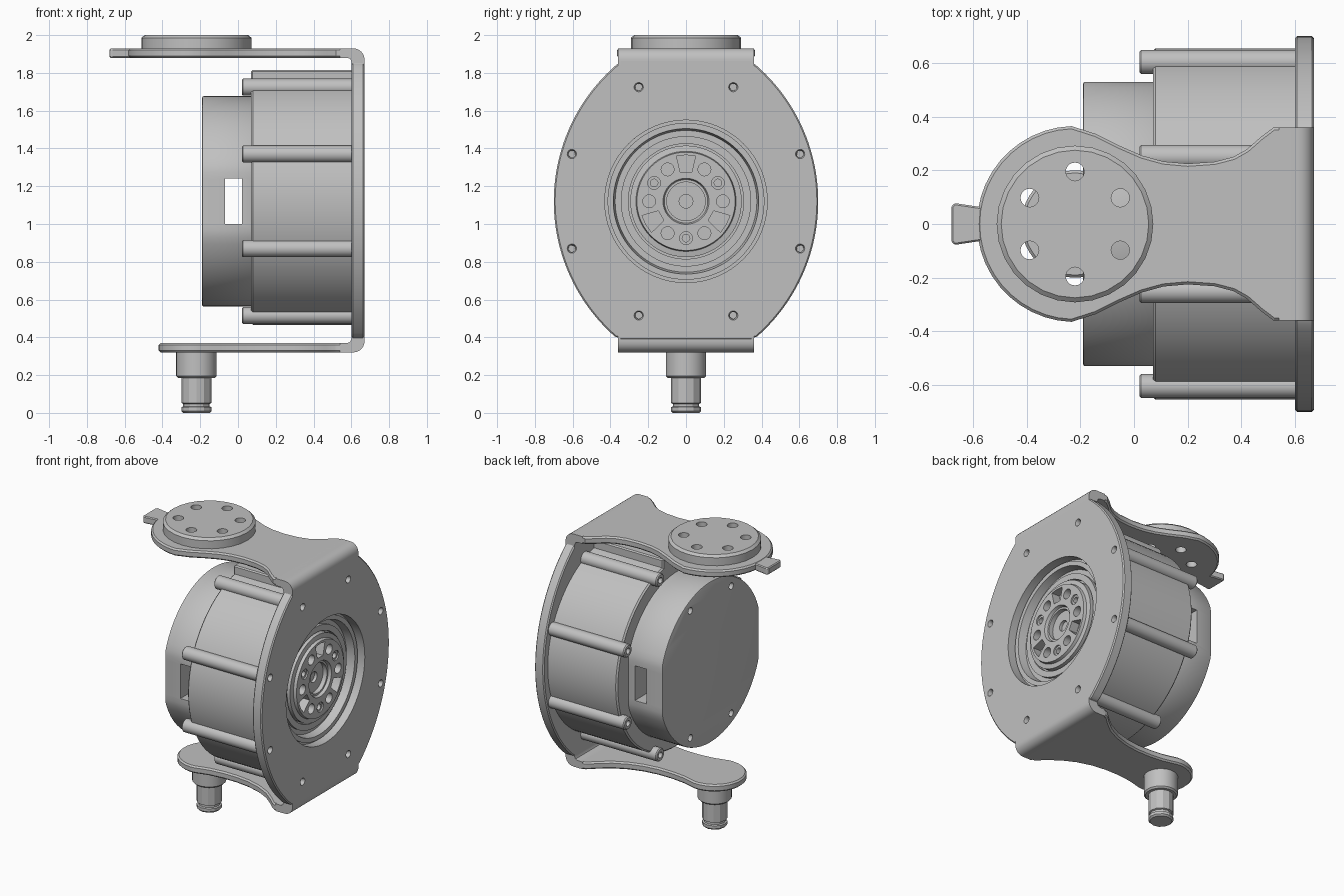
import bpy, bmesh
from math import sin, cos, radians, pi
from mathutils import Matrix, Vector

if "Cube" in bpy.data.objects:
    bpy.data.objects.remove(bpy.data.objects["Cube"])

grey = bpy.data.materials.new("machined_grey")
grey.use_nodes = True
GREY = (0.53, 0.53, 0.53, 1)
grey.diffuse_color = GREY
grey.node_tree.nodes["Principled BSDF"].inputs["Base Color"].default_value = GREY

HUB_Z = 1.12            # height of the drive axis
PIVOT_X = -0.22         # vertical axis shared by turntable and pin


def finish(name, bm):
    bmesh.ops.recalc_face_normals(bm, faces=bm.faces)
    mesh = bpy.data.meshes.new(name)
    bm.to_mesh(mesh)
    bm.free()
    mesh.materials.append(grey)
    ob = bpy.data.objects.new(name, mesh)
    bpy.context.collection.objects.link(ob)
    return ob


def prism(name, pts, axis, lo, hi):
    """Extrude a 2D outline along an axis."""
    place = {"x": lambda a, b, h: (h, a, b),
             "y": lambda a, b, h: (a, h, b),
             "z": lambda a, b, h: (a, b, h)}[axis]
    bm = bmesh.new()
    face = bm.faces.new([bm.verts.new(place(a, b, lo)) for a, b in pts])
    out = bmesh.ops.extrude_face_region(bm, geom=[face])
    verts = [v for v in out["geom"] if isinstance(v, bmesh.types.BMVert)]
    bmesh.ops.translate(bm, verts=verts, vec=Vector(place(0, 0, hi - lo)))
    return finish(name, bm)


def lathe(name, profile, axis, a, b, segs=64):
    """Spin (radius, height) points; a, b locate the axis."""
    bm = bmesh.new()
    verts = [bm.verts.new((r, 0, h)) for r, h in profile]
    edges = [bm.edges.new(pair) for pair in zip(verts, verts[1:])]
    bmesh.ops.spin(bm, geom=verts + edges, cent=(0, 0, 0), axis=(0, 0, 1),
                   angle=2 * pi, steps=segs)
    bmesh.ops.remove_doubles(bm, verts=bm.verts, dist=0.0001)
    if axis == "x":
        move = Matrix.Translation((0, a, b)) @ Matrix.Rotation(pi / 2, 4, "Y")
    else:
        move = Matrix.Translation((a, b, 0))
    bm.transform(move)
    return finish(name, bm)


def rod(name, r, lo, hi, axis, a, b, segs=24):
    return lathe(name, [(0, lo), (r, lo), (r, hi), (0, hi)], axis, a, b, segs)


def bake(ob):
    deps = bpy.context.evaluated_depsgraph_get()
    mesh = bpy.data.meshes.new_from_object(ob.evaluated_get(deps))
    ob.modifiers.clear()
    ob.data = mesh


def bevel(ob, width, segments=1):
    mod = ob.modifiers.new("edge", "BEVEL")
    mod.width, mod.segments = width, segments
    mod.limit_method, mod.angle_limit = "ANGLE", radians(40)
    bake(ob)


def cut(ob, cutters):
    for c in cutters:
        mod = ob.modifiers.new("cut", "BOOLEAN")
        mod.operation, mod.solver, mod.object = "DIFFERENCE", "EXACT", c
    bake(ob)
    for c in cutters:
        bpy.data.objects.remove(c)


def ring(r, degrees, y=0, z=HUB_Z):
    return [(y + r * cos(radians(d)), z + r * sin(radians(d))) for d in degrees]


def mirrored(half):
    """Close an outline from its +second-coordinate half."""
    return half + [(a, -b) for a, b in reversed(half) if abs(b) > 0.0001]


bolts = ring(0.654, [22.5 + 45 * i for i in range(8)])
bolts = [p for p in bolts]

# Side plate of the bracket
arc = [(-0.254 + 0.954 * cos(radians(d)), HUB_Z + 0.954 * sin(radians(d)))
       for d in range(-49, 50, 2)]
right = [(0.355, 0.385), (0.355, 0.4)] + arc + [(0.355, 1.85), (0.355, 1.87)]
plate = prism("side_plate", right + [(-y, z) for y, z in reversed(right)],
              "x", 0.60, 0.67)
bevel(plate, 0.012)
cut(plate, [rod("bore", 0.43, 0.5, 0.8, "x", 0, HUB_Z, 64)])
cut(plate, [lathe("screw_hole", [(0, 0.62), (0.018, 0.62), (0.018, 0.65),
                                 (0.028, 0.68), (0, 0.68)], "x", y, z, 20)
            for y, z in bolts])

# Rounded corners joining plate and arms
for name, edge, s in (("upper_bend", 1.93, -1), ("lower_bend", 0.32, 1)):
    outer = [(0.61 + 0.06 * cos(radians(d)), edge + s * (0.06 - 0.06 * sin(radians(d))))
             for d in range(0, 91, 15)]
    inner = [(0.54, edge + s * 0.05), (0.58, edge + s * 0.05),
             (0.594, edge + s * 0.056), (0.60, edge + s * 0.07),
             (0.60, edge + s * 0.09)]
    bend = prism(name, [(0.67, edge + s * 0.09)] + outer
                 + [(0.54, edge)] + inner, "y", -0.36, 0.36)

# Upper arm with pointer tab
head = ring(0.365, range(180, 84, -8), PIVOT_X, 0)
neck = [(-0.14, 0.335), (-0.05, 0.29), (0.03, 0.255), (0.11, 0.233), (0.2, 0.225),
        (0.3, 0.232), (0.37, 0.25), (0.42, 0.278), (0.47, 0.322), (0.52, 0.36)]
upper = prism("upper_arm", mirrored(head + neck + [(0.61, 0.36)]), "z", 1.88, 1.93)
bevel(upper, 0.01)
tab = prism("pointer_tab", mirrored([(-0.68, 0.065), (-0.67, 0.078), (-0.55, 0.06)]),
            "z", 1.88, 1.928)
bevel(tab, 0.006)

# Turntable disc with six through holes
disc = lathe("turntable", [(0, 1.925), (0.292, 1.925), (0.292, 1.985),
                           (0.275, 2.0), (0, 2.0)], "z", PIVOT_X, 0, 28)
for part in (disc, upper):
    cut(part, [rod("hole", 0.034, 1.8, 2.1, "z", x, y, 20)
               for x, y in ring(0.195, range(30, 390, 60), PIVOT_X, 0)])

# Lower arm
head = ring(0.2, range(180, 76, -8), PIVOT_X, 0)
neck = [(-0.1, 0.173), (0.0, 0.162), (0.1, 0.162), (0.2, 0.175), (0.3, 0.205),
        (0.39, 0.25), (0.46, 0.305), (0.52, 0.36)]
lower = prism("lower_arm", mirrored(head + neck + [(0.61, 0.36)]), "z", 0.32, 0.37)
bevel(lower, 0.01)

# Pivot pin under the lower arm
lathe("pin_collar", [(0, 0.33), (0.107, 0.33), (0.107, 0.195), (0.097, 0.185),
                     (0, 0.185)], "z", PIVOT_X, 0, 40)
lathe("pivot_pin", [(0, 0.2), (0.08, 0.2), (0.08, 0.052), (0.07, 0.048),
                    (0.07, 0.034), (0.08, 0.03), (0.08, 0.01), (0.07, 0),
                    (0, 0)], "z", PIVOT_X, 0, 12)

# Gearbox body with stepped output recess
lathe("gearbox_body", [(0, 0.07), (0.645, 0.07), (0.655, 0.08), (0.655, 0.605),
                       (0.415, 0.605), (0.415, 0.625), (0.385, 0.625),
                       (0.375, 0.57), (0.345, 0.57), (0.345, 0.59),
                       (0.305, 0.59), (0.305, 0.56), (0, 0.56)],
      "x", 0, HUB_Z, 96)
key = prism("body_key", [(-0.15, 1.7), (0.15, 1.7), (0.15, 1.815), (-0.15, 1.815)],
            "x", 0.07, 0.61)
bevel(key, 0.008)

# Long screw bosses with socket ends
for i, (y, z) in enumerate(bolts):
    lathe(f"screw_boss_{i + 1}", [(0, 0.045), (0.02, 0.045), (0.02, 0.02), (0.038, 0.02),
                                  (0.045, 0.027), (0.045, 0.61), (0, 0.61)],
          "x", y, z, 24)

# Output hub: nine holes, three slots and a stepped centre
hub = lathe("output_hub", [(0, 0.55), (0.295, 0.55), (0.295, 0.605), (0.265, 0.61),
                           (0.26, 0.63), (0.122, 0.63), (0.115, 0.61), (0.102, 0.61),
                           (0.102, 0.58), (0.036, 0.58), (0.036, 0.56), (0, 0.56)],
            "x", 0, HUB_Z)
cutters = []
for k in range(12):
    turn = 30 * k
    if k % 4 == 3:
        corners = (ring(0.155, [turn - 11, turn + 11])
                   + ring(0.245, [turn + 12, turn, turn - 12]))
        cutters.append(prism("slot", corners, "x", 0.57, 0.7))
    else:
        y, z = ring(0.195, [turn])[0]
        cutters.append(rod("hole", 0.034, 0.57, 0.7, "x", y, z, 20))
cut(hub, cutters)
for i, (y, z) in enumerate(ring(0.195, (30, 150, 270))):
    lathe(f"hub_bush_{i + 1}", [(0.034, 0.565), (0.034, 0.62), (0.02, 0.62),
                                (0.02, 0.565)], "x", y, z, 20)

# Motor cover with flattened sides and a cross window
outline = [(max(-0.53, min(0.53, y)), z) for y, z in ring(0.557, range(0, 360, 4))]
cover = prism("motor_cover", outline, "x", -0.19, 0.08)
bevel(cover, 0.008, 2)
window = prism("window", [(-0.07, 1.0), (0.02, 1.0), (0.02, 1.24), (-0.07, 1.24)],
               "y", -1, 1)
cut(cover, [window] + [rod("screw_hole", 0.023, -0.3, -0.15, "x", sy * 0.224,
                           HUB_Z + sz * 0.44, 20)
                       for sy in (-1, 1) for sz in (-1, 1)])

# Smooth curved walls, keep machined edges crisp
for ob in bpy.context.scene.objects:
    if ob.type == "MESH":
        bpy.ops.object.select_all(action="DESELECT")
        ob.select_set(True)
        bpy.context.view_layer.objects.active = ob
        bpy.ops.object.shade_smooth_by_angle(angle=radians(25))
